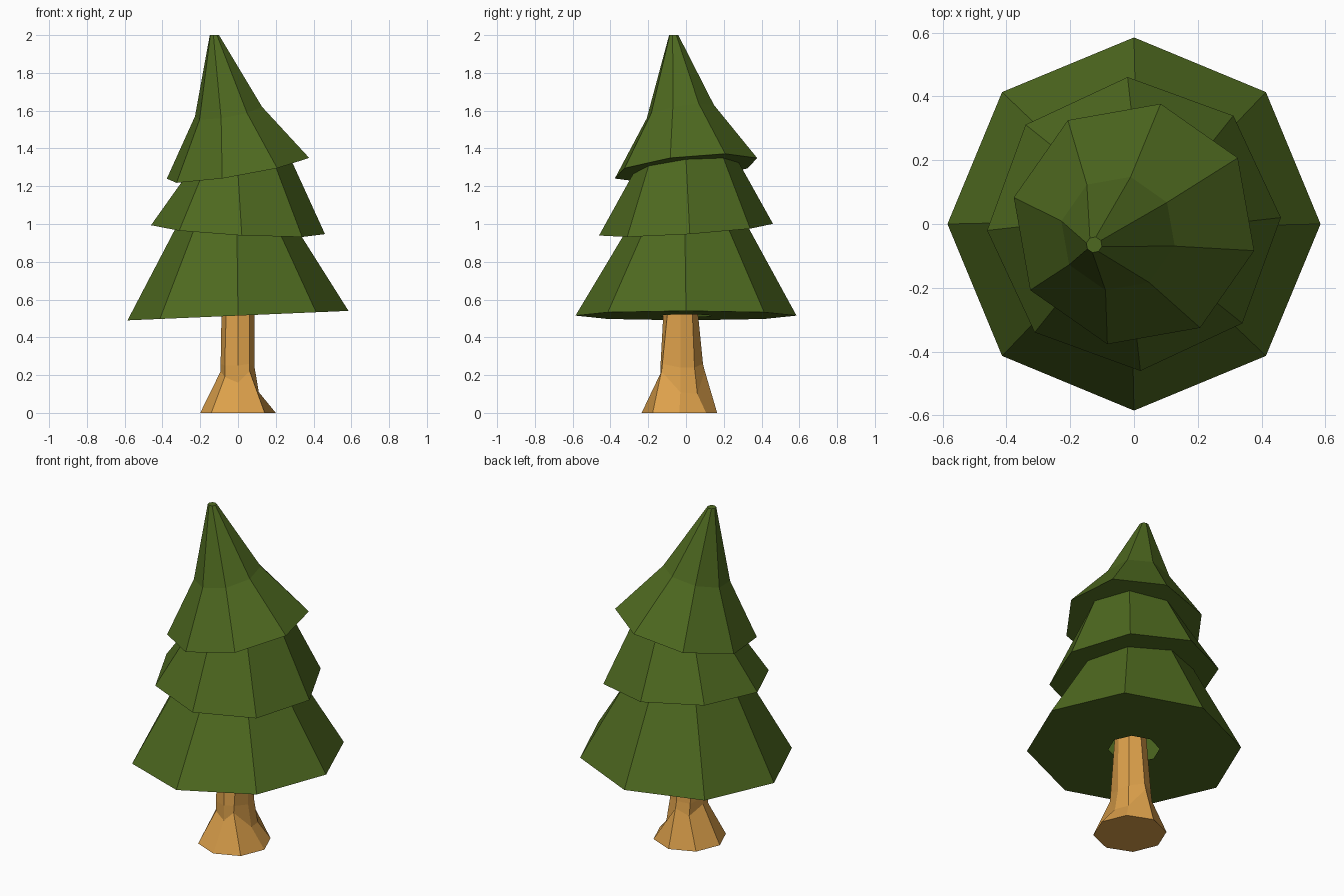
import bpy, bmesh
from math import cos, sin, radians

if "Cube" in bpy.data.objects:
    bpy.data.objects.remove(bpy.data.objects["Cube"])

N = 8


def material(name, rgb):
    m = bpy.data.materials.new(name)
    m.diffuse_color = (*rgb, 1)
    m.use_nodes = True
    m.node_tree.nodes["Principled BSDF"].inputs["Base Color"].default_value = m.diffuse_color
    return m


def ring(cx, cy, z, r, turn=0, sx=0, sy=0):
    """Octagon lying on a plane tilted by slopes sx, sy."""
    pts = []
    for i in range(N):
        a = radians(turn + 360 / N * i)
        x, y = r * cos(a), r * sin(a)
        pts.append((cx + x, cy + y, z + sx * x + sy * y))
    return pts


def loft(name, rings, mat, cap_bottom=True):
    bm = bmesh.new()
    loops = [[bm.verts.new(p) for p in pts] for pts in rings]
    for lo, hi in zip(loops, loops[1:]):
        for i in range(N):
            j = (i + 1) % N
            bm.faces.new((lo[i], lo[j], hi[j], hi[i]))
    bm.faces.new(loops[-1])
    if cap_bottom:
        bm.faces.new(loops[0][::-1])
    mesh = bpy.data.meshes.new(name)
    bm.to_mesh(mesh)
    bm.free()
    mesh.materials.append(mat)
    obj = bpy.data.objects.new(name, mesh)
    bpy.context.collection.objects.link(obj)
    return obj


green = material("needles", (0.076, 0.141, 0.014))
wood = material("bark", (0.716, 0.352, 0.07))

# Foliage: three tilted skirts in one stepped loft, open around the trunk
t1 = dict(sx=0.043, sy=0)
t2 = dict(sx=-0.054, sy=0.065)
t3 = dict(sx=0.169, sy=0.106)
loft("foliage", [
    ring(0, 0, 0.515, 0.14, 0, **t1),
    ring(0, 0, 0.515, 0.585, 0, **t1),
    ring(0, 0, 0.97, 0.325, -1, **t2),
    ring(0, 0, 0.97, 0.461, 2.5, **t2),
    ring(0, 0, 1.295, 0.28, 0, **t3),
    ring(0, 0, 1.295, 0.386, -12.5, **t3),
    ring(-0.05, -0.03, 1.595, 0.182, -12.5, sx=0.175, sy=0.16),
    ring(-0.125, -0.065, 2.0, 0.025, -12.5),
], green, cap_bottom=False)

# Trunk: flared root foot, uneven knee line, narrower stem
knee = [(0.11, -0.03, 0.11), (0.09, 0.06, 0.10), (0, 0.10, 0.22), (-0.07, 0.07, 0.18),
        (-0.092, -0.03, 0.22), (-0.07, -0.11, 0.19), (0, -0.135, 0.16), (0.062, -0.13, 0.22)]
stem = [(0.088, -0.03, 0.24), (0.075, 0.045, 0.24), (0, 0.09, 0.26), (-0.07, 0.06, 0.25),
        (-0.092, -0.03, 0.26), (-0.07, -0.11, 0.25), (0, -0.135, 0.25), (0.062, -0.125, 0.26)]
loft("trunk", [
    ring(0, -0.035, 0, 0.2),
    knee,
    stem,
    ring(0, -0.03, 0.6, 0.086),
], wood)
